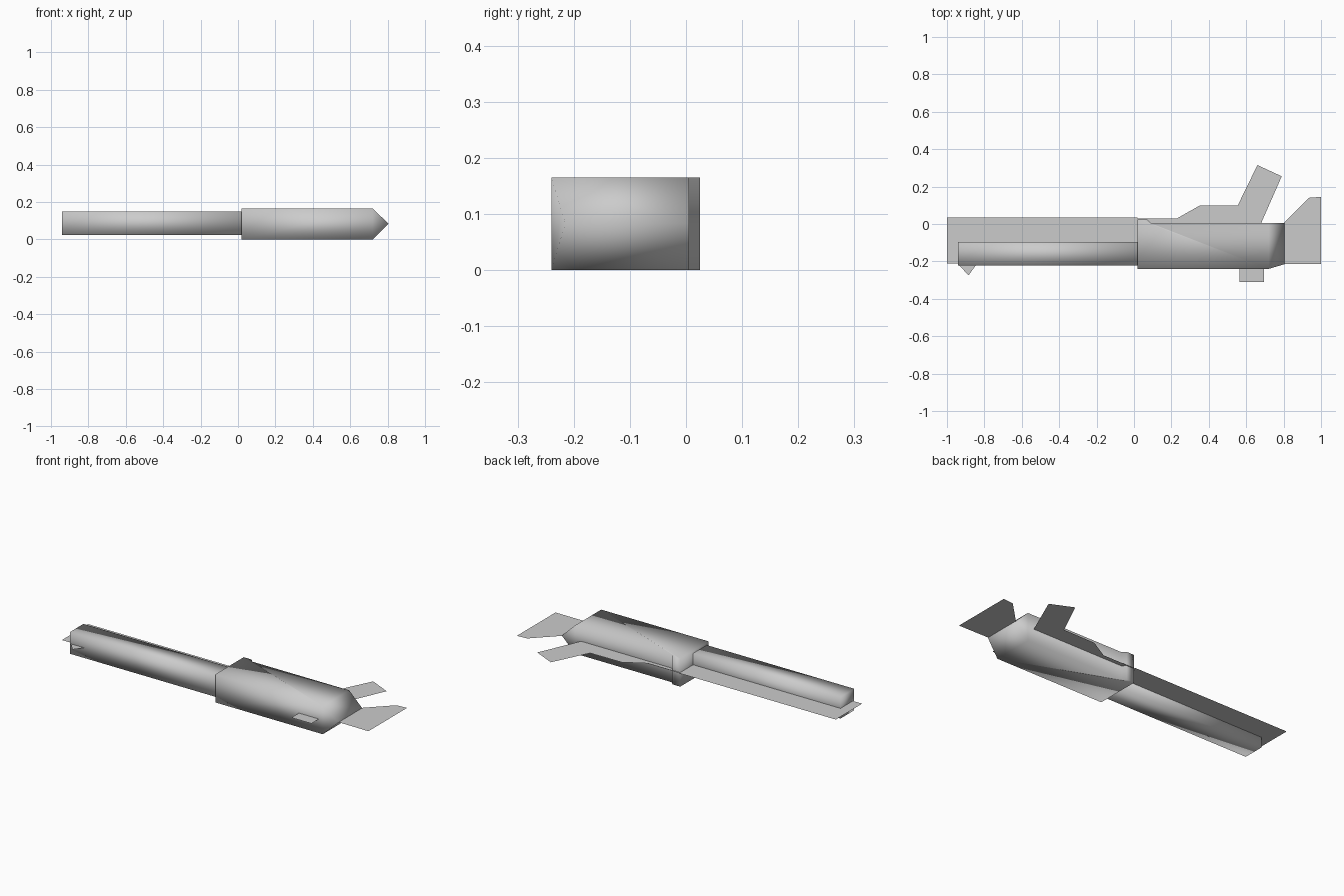
import bpy
import bmesh
from mathutils import Vector

cube = bpy.data.objects.get("Cube")
if cube:
    bpy.data.objects.remove(cube, do_unlink=True)

MID = 0.083  # height of the flat cards

grey = bpy.data.materials.new("plain_grey")
grey.use_nodes = True
colour = (0.6, 0.6, 0.6, 1)
grey.diffuse_color = colour
grey.node_tree.nodes["Principled BSDF"].inputs["Base Color"].default_value = colour


def finish(name, bm, smooth=False):
    mesh = bpy.data.meshes.new(name)
    bm.to_mesh(mesh)
    bm.free()
    mesh.materials.append(grey)
    for p in mesh.polygons:
        p.use_smooth = smooth
    obj = bpy.data.objects.new(name, mesh)
    bpy.context.collection.objects.link(obj)
    return obj


def outline(points, z):
    """New bmesh holding one upward-facing polygon."""
    bm = bmesh.new()
    face = bm.faces.new([bm.verts.new((x, y, z)) for x, y in points])
    face.normal_update()
    if face.normal.z < 0:
        face.normal_flip()
    return bm


def prism(points, low, high):
    bm = outline(points, low)
    ext = bmesh.ops.extrude_face_region(bm, geom=bm.faces[:], use_keep_orig=True)
    for v in ext["geom"]:
        if isinstance(v, bmesh.types.BMVert):
            v.co.z = high
    bmesh.ops.recalc_face_normals(bm, faces=bm.faces[:])
    return bm


def rect(x0, x1, y0, y1):
    return [(x0, y0), (x1, y0), (x1, y1), (x0, y1)]


# Long slim front body
finish("front_tube", prism(rect(-0.94, 0.02, -0.222, -0.095), 0.023, 0.15), True)

# Thick rear body with a small lip, drawn out to a horizontal wedge
bm = prism([(0.02, -0.24), (0.72, -0.24), (0.72, 0.005),
            (0.09, 0.005), (0.07, 0.025), (0.02, 0.025)], 0, 0.165)
end = max(bm.faces, key=lambda f: f.calc_center_median().x)
tip = bmesh.ops.extrude_discrete_faces(bm, faces=[end])["faces"][0]
for v in tip.verts:
    v.co = Vector((0.805, max(v.co.y, -0.215), MID))
bmesh.ops.remove_doubles(bm, verts=bm.verts[:], dist=0.0005)
bmesh.ops.recalc_face_normals(bm, faces=bm.faces[:])
finish("rear_body", bm, True)

# Flat cards on the middle plane
cards = {
    "front_card": rect(-1, 0.02, -0.21, 0.035),
    "grip_card": [(0.02, -0.02), (0.02, 0.03), (0.23, 0.03), (0.35, 0.098),
                  (0.555, 0.1), (0.66, 0.315), (0.79, 0.255),
                  (0.68, 0.005), (0.68, -0.02)],
    "end_card": [(0.8, -0.213), (1, -0.215), (1, 0.145), (0.935, 0.14),
                 (0.8, 0.005)],
    "rear_tab": rect(0.565, 0.695, -0.31, -0.235),
    "front_tab": [(-0.935, -0.22), (-0.885, -0.275), (-0.845, -0.22)],
}
for name, points in cards.items():
    finish(name, outline(points, MID))
